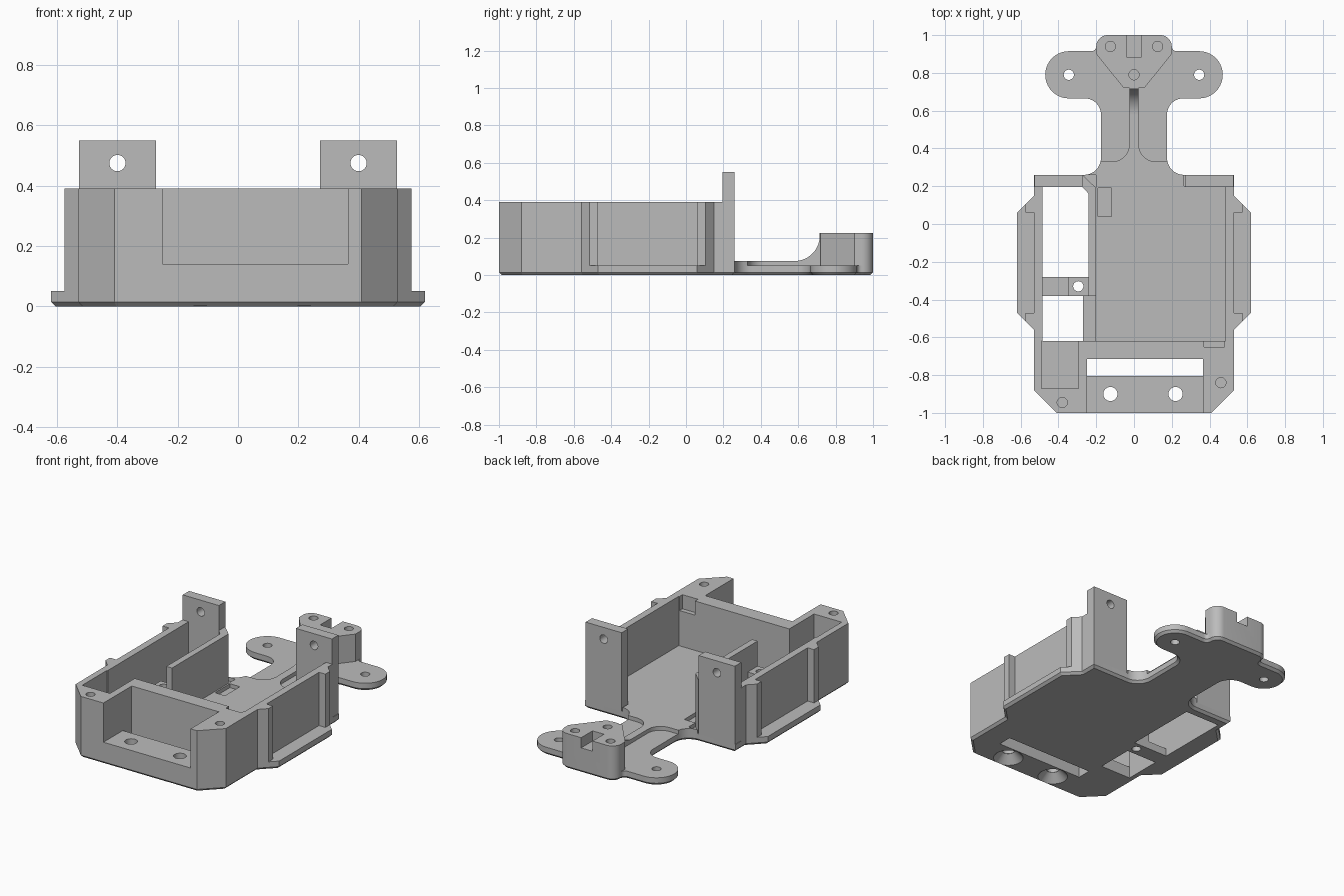
import bpy, bmesh
from math import sin, cos, radians
from mathutils import Vector, Matrix

old = bpy.data.objects.get("Cube")
if old:
    bpy.data.objects.remove(old)

grey = bpy.data.materials.new("plain grey")
grey.use_nodes = True
GREY = (0.5, 0.5, 0.5, 1)
grey.diffuse_color = GREY
grey.node_tree.nodes["Principled BSDF"].inputs["Base Color"].default_value = GREY


def arc(cx, cy, r, a0, a1, n=10):
    angles = [radians(a0 + (a1 - a0) * i / n) for i in range(n + 1)]
    return [(cx + r * cos(a), cy + r * sin(a)) for a in angles]


def mirrored(half):
    """Close a right-hand profile with its mirror image."""
    return half + [(-x, y) for x, y in reversed(half)]


def inset(points, d):
    """Move a counter-clockwise outline inward by d."""
    result = []
    for i, p in enumerate(points):
        p = Vector(p)
        a = (p - Vector(points[i - 1])).normalized()
        b = (Vector(points[(i + 1) % len(points)]) - p).normalized()
        na, nb = Vector((-a.y, a.x)), Vector((-b.y, b.x))
        result.append(p + (na + nb) * d / (1 + na.dot(nb)))
    return result


def finish(bm, name):
    bmesh.ops.recalc_face_normals(bm, faces=bm.faces)
    mesh = bpy.data.meshes.new(name)
    bm.to_mesh(mesh)
    bm.free()
    mesh.materials.append(grey)
    obj = bpy.data.objects.new(name, mesh)
    bpy.context.collection.objects.link(obj)
    return obj


def prism(name, points, z0, z1, chamfer=0):
    bm = bmesh.new()
    layers = [(points, z0), (points, z1)]
    if chamfer:
        layers = [(inset(points, chamfer), z0), (points, z0 + chamfer), (points, z1)]
    rings = [[bm.verts.new((p[0], p[1], z)) for p in pts] for pts, z in layers]
    bm.faces.new(rings[0])
    bm.faces.new(rings[-1])
    for low, high in zip(rings, rings[1:]):
        for i in range(len(low)):
            bm.faces.new((low[i - 1], low[i], high[i], high[i - 1]))
    return finish(bm, name)


def box(name, x0, x1, y0, y1, z0, z1):
    return prism(name, [(x0, y0), (x1, y0), (x1, y1), (x0, y1)], z0, z1)


def drill(x, y, z, r, depth, r_top=None, along_y=False):
    bm = bmesh.new()
    bmesh.ops.create_cone(bm, cap_ends=True, segments=32, radius1=r,
                          radius2=r if r_top is None else r_top, depth=depth)
    if along_y:
        bmesh.ops.rotate(bm, verts=bm.verts, matrix=Matrix.Rotation(radians(90), 3, 'X'))
    bmesh.ops.translate(bm, verts=bm.verts, vec=(x, y, z))
    return finish(bm, "cutter")


def cut(obj, *cutters):
    bpy.context.view_layer.objects.active = obj
    for c in cutters:
        c.hide_render = True
        mod = obj.modifiers.new("cut", 'BOOLEAN')
        mod.operation, mod.solver, mod.object = 'DIFFERENCE', 'EXACT', c
        bpy.ops.object.modifier_apply(modifier=mod.name)
        bpy.data.objects.remove(c)


def slot():
    return box("cutter", -0.25, 0.365, -0.805, -0.715, -0.1, 0.5)


BASE, FLOOR, WALL = 0.05, 0.075, 0.39
HOLE = 0.027
SCREWS = (-0.125, 0.22)
neck = arc(0.265, 0.35, 0.09, 270, 180)
nose = arc(0.14, 0.94, 0.06, 0, 90)

# Base plate with side flanges, neck and rounded arms
outline = [(0.41, -1), (0.53, -0.88), (0.53, -0.56), (0.62, -0.47),
           (0.62, 0.06), (0.53, 0.15), (0.53, 0.26)]
outline += neck + arc(0.26, 0.58, 0.085, 180, 90) + arc(0.345, 0.79, 0.125, -90, 90, 20)
outline += arc(0.225, 0.94, 0.025, 270, 180, 6)[:-1] + nose
base = prism("base_plate", mirrored(outline), 0, BASE, 0.015)
cut(base, slot(),
    box("cutter", -0.485, -0.24, -0.28, 0.2, -0.1, 0.2),
    box("cutter", -0.485, -0.27, -0.62, -0.38, -0.1, 0.2),
    drill(-0.295, -0.33, 0, HOLE, 0.5))
cut(base, *[drill(x, -0.9, 0.025, 0.0986, 0.07, 0.0286) for x in SCREWS])
cut(base, *[drill(s * 0.345, 0.79, 0, HOLE, 0.5) for s in (-1, 1)])

# Raised floor running into the narrow neck rib
rib = neck[:8] + [(0.177, 0.33)] + arc(0.115, 0.42, 0.09, 270, 180) + [(0.025, 0.73)]
floor_half = [(0.485, -0.62), (0.485, 0.2), (0.265, 0.2)] + rib
left_half = [(-x, y) for x, y in reversed(rib)] + [(-0.2, 0.26), (-0.2, -0.62)]
floor = prism("floor", floor_half + left_half, BASE, FLOOR)
cut(floor, box("cutter", -0.19, -0.12, 0.04, 0.19, 0.04, 0.2))

# Front block with open bay, side pocket and screw holes
front = prism("front_block", mirrored([(0.41, -1), (0.53, -0.88), (0.53, -0.62)]), BASE, WALL)
cut(front, box("cutter", -0.25, 0.365, -1.1, -0.715, 0.14, 0.5), slot(),
    box("cutter", -0.49, -0.295, -0.87, -0.6, FLOOR, 0.5),
    box("cutter", 0.37, 0.48, -0.65, -0.6, 0.3, 0.5),
    drill(-0.38, -0.945, WALL, HOLE, 0.3), drill(0.46, -0.84, WALL, HOLE, 0.3))
cut(front, *[drill(x, -0.9, 0.1, 0.0375, 0.4) for x in SCREWS])

# Side walls with end ribs, and tall rear posts
wall = [(0.485, -0.62), (0.53, -0.62), (0.53, -0.56), (0.575, -0.515), (0.575, -0.47),
        (0.53, -0.47), (0.53, 0.06), (0.575, 0.06), (0.575, 0.105), (0.53, 0.15),
        (0.53, 0.2), (0.485, 0.2)]
for side, s in (("left", 1), ("right", -1)):
    prism(side + "_wall", [(s * x, y) for x, y in wall], BASE, WALL)
    x0, x1 = sorted((s * 0.272, s * 0.527))
    post = box(side + "_rear_post", x0, x1, 0.195, 0.26, BASE, 0.55)
    cut(post, drill(s * 0.4, 0.23, 0.475, HOLE, 0.3, along_y=True))

# Divider, low ledge and screw lug
prism("divider", [(-0.272, 0.26), (-0.272, 0.195), (-0.24, 0.16), (-0.24, -0.38),
                  (-0.2, -0.38), (-0.2, 0.19)], BASE, WALL)
box("divider_ledge", -0.27, -0.2, -0.62, -0.38, BASE, 0.085)
lug = box("screw_lug", -0.35, -0.24, -0.38, -0.28, BASE, 0.23)
cut(lug, drill(-0.295, -0.33, 0.1, HOLE, 0.5))

# Rear mount with notch and blind holes
mount = prism("rear_mount", mirrored([(0.055, 0.72), (0.2, 0.9)] + nose), BASE, 0.225)
cut(mount, box("cutter", -0.04, 0.04, 0.885, 1.1, 0.16, 0.5))
cut(mount, *[drill(x, y, 0.225, HOLE, 0.2) for x, y in ((-0.125, 0.94), (0.125, 0.94), (0, 0.79))])

# Curved gusset rising from the rib to the mount
profile = [(0.73, FLOOR)] + arc(0.58, 0.21, 0.135, 270, 360, 14) + [(0.715, 0.225), (0.73, 0.225)]
gusset = prism("curved_gusset", profile, -0.025, 0.025)
gusset.data.transform(Matrix(((0, 0, 1, 0), (1, 0, 0, 0), (0, 1, 0, 0), (0, 0, 0, 1))))

# Smooth the round surfaces, keep edges crisp
bpy.ops.object.select_all(action='DESELECT')
for obj in bpy.context.collection.objects:
    if obj.type == 'MESH' and obj.data.materials and obj.data.materials[0] == grey:
        obj.select_set(True)
        bpy.context.view_layer.objects.active = obj
bpy.ops.object.shade_smooth_by_angle(angle=radians(30))
